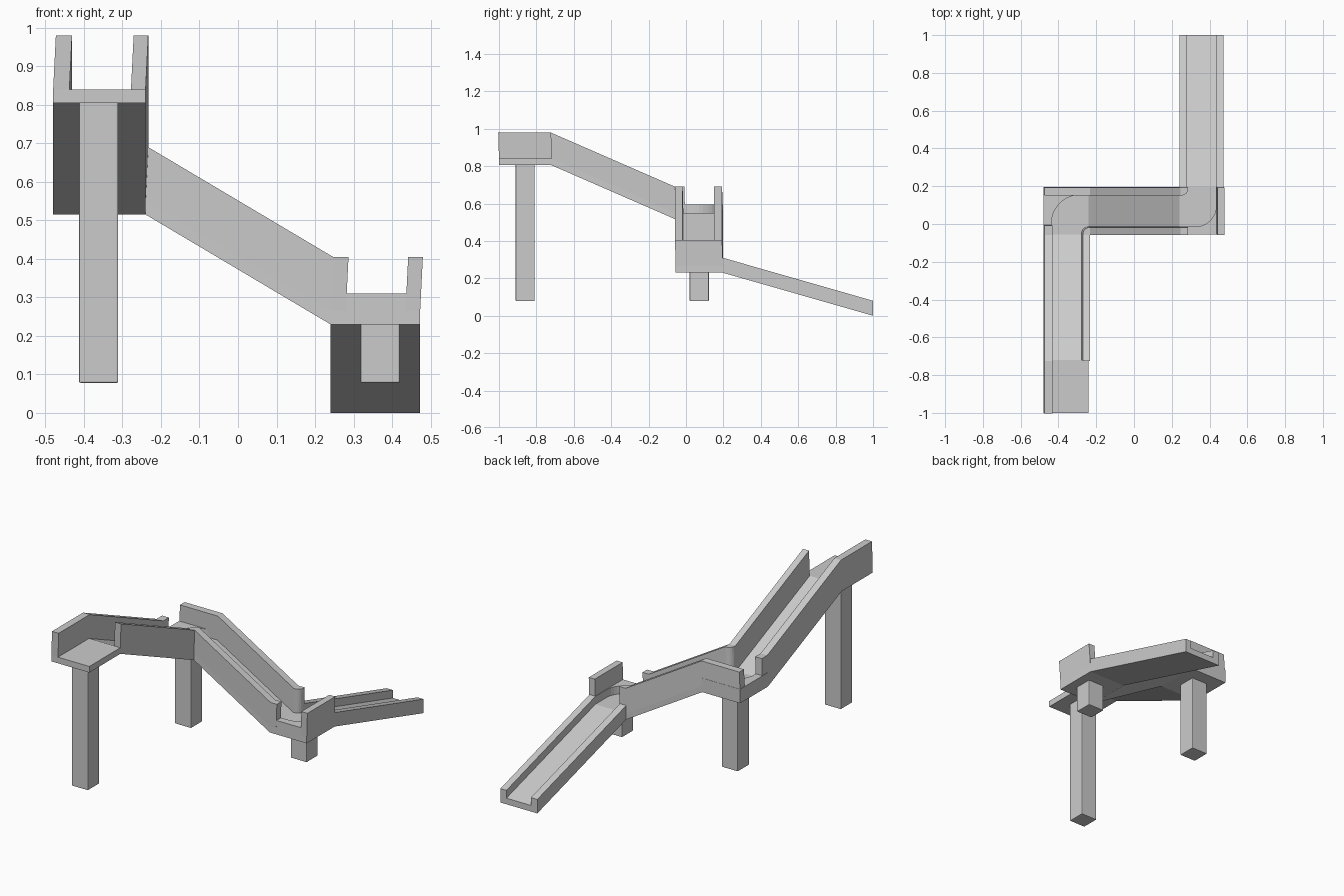
import bpy, bmesh
from math import cos, sin, pi
from mathutils import Vector

cube = bpy.data.objects.get("Cube")
if cube:
    bpy.data.objects.remove(cube)

mat = bpy.data.materials.new("light_grey")
mat.use_nodes = True
GREY = (0.6, 0.6, 0.6, 1)
mat.diffuse_color = GREY
mat.node_tree.nodes["Principled BSDF"].inputs["Base Color"].default_value = GREY

FLOOR, CURB, WALL = 0.035, 0.08, 0.175      # heights above the underside
TOP, MID, LOW = 0.805, 0.515, 0.23          # underside of each landing
LEAN = Vector((0.007, -0.004, 0))           # slight lean of the tall walls
L0, L1, L2, L3 = -0.48, -0.438, -0.278, -0.24   # upper run across x
M0, M1, M2, M3 = -0.055, -0.014, 0.155, 0.197   # middle run across y
R0, R1, R2, R3 = 0.24, 0.28, 0.435, 0.473       # lower run across x


def finish(name, bm):
    bmesh.ops.recalc_face_normals(bm, faces=bm.faces)
    mesh = bpy.data.meshes.new(name)
    bm.to_mesh(mesh)
    bm.free()
    mesh.materials.append(mat)
    obj = bpy.data.objects.new(name, mesh)
    bpy.context.collection.objects.link(obj)
    return obj


def strip(name, axis, stations, a, b, lo, hi, lean=False):
    """Rectangular section swept along x or y through (distance, height) stations."""
    bm = bmesh.new()
    rings = []
    for s, z in stations:
        ring = []
        for across, h in ((a, lo), (b, lo), (b, hi), (a, hi)):
            p = Vector((s, across, z + h) if axis == "x" else (across, s, z + h))
            ring.append(bm.verts.new(p + LEAN if lean and h == hi else p))
        rings.append(ring)
    for r, q in zip(rings, rings[1:]):
        for i in range(4):
            j = (i + 1) % 4
            bm.faces.new((r[i], r[j], q[j], q[i]))
    bm.faces.new(rings[0])
    bm.faces.new(rings[-1])
    return finish(name, bm)


def slab(name, outline, z, lo, hi, lean=False):
    """Upright prism from a plan outline."""
    bm = bmesh.new()
    low = [bm.verts.new((x, y, z + lo)) for x, y in outline]
    high = [bm.verts.new(Vector((x, y, z + hi)) + (LEAN if lean else Vector())) for x, y in outline]
    bm.faces.new(low)
    bm.faces.new(high)
    for i in range(len(low)):
        j = (i + 1) % len(low)
        bm.faces.new((low[i], low[j], high[j], high[i]))
    return finish(name, bm)


def arc(cx, cy, r, start, end, n=10):
    return [(cx + r * cos(start + (end - start) * i / n),
             cy + r * sin(start + (end - start) * i / n)) for i in range(n + 1)]


# Channel floors
flat, slope1 = (-1, TOP), [(-0.72, TOP), (M0, MID)]
slope2 = [(L3, MID), (R0, LOW)]
slope3 = [(M3, LOW), (1, 0)]
strip("upper_floor", "y", [flat] + slope1 + [(M3, MID)], L0, L3, 0, FLOOR)
strip("middle_floor", "x", slope2, M0, M3, 0, FLOOR)
strip("lower_floor", "y", [(M0, LOW)] + slope3, R0, R3, 0, FLOOR)

# Tall walls of the upper and middle runs
strip("upper_left_wall", "y", [flat] + slope1 + [(-0.005, MID)], L0, L1, FLOOR, WALL, True)
strip("upper_right_wall", "y", slope1, L2, L3, FLOOR, WALL, True)
strip("middle_back_wall", "x", [(L0, MID)] + slope2, M2, M3, FLOOR, WALL, True)
strip("middle_front_wall", "x", slope2 + [(R1, LOW)], M0, M1, FLOOR, WALL, True)
strip("lower_outer_wall", "y", [(M0, LOW), (M3, LOW)], R2, R3, FLOOR, WALL, True)

# Low curbs of the lower run
for side, a, b in (("inner", R0, R1), ("outer", R2, R3)):
    strip("lower_" + side + "_curb", "y", slope3, a, b, FLOOR, CURB)

# Rounded curbs on the outside of both landings
r1, r2 = 0.155, 0.11
slab("upper_corner_curb", [(L0, M0), (L1, M0)] + arc(L1 + r1, M2 - r1, r1, pi, pi / 2)
     + [(L3, M2), (L3, M3), (L0, M3)], MID, FLOOR, CURB)
slab("lower_corner_curb", [(R3, M3), (R2, M3)] + arc(R2 - r2, M1 + r2, r2, 0, -pi / 2)
     + [(R0, M1), (R0, M0), (R3, M0)], LOW, FLOOR, CURB)

# Rounded wall corners on the inside of both landings
r = 0.036
slab("upper_inner_corner", [(L3, M0), (L3, M1)] + arc(L2 + r, M1 - r, r, pi / 2, pi, 6)
     + [(L2, M0)], MID, FLOOR, WALL, True)
slab("lower_inner_corner", [(R0, M3), (R0, M2)] + arc(R1 - r, M2 + r, r, -pi / 2, 0, 6)
     + [(R1, M3)], LOW, FLOOR, WALL, True)

# Square support posts
for name, x, y, z in (("upper_post", -0.362, -0.86, TOP), ("middle_post", -0.362, 0.071, MID),
                      ("lower_post", 0.369, 0.071, LOW)):
    h = 0.051
    post = strip(name, "y", [(y - h, 0), (y + h, 0)], x - h, x + h, 0.078, z + 0.005)
    bevel = post.modifiers.new("soft_edges", "BEVEL")
    bevel.width = 0.004
    bevel.segments = 2
